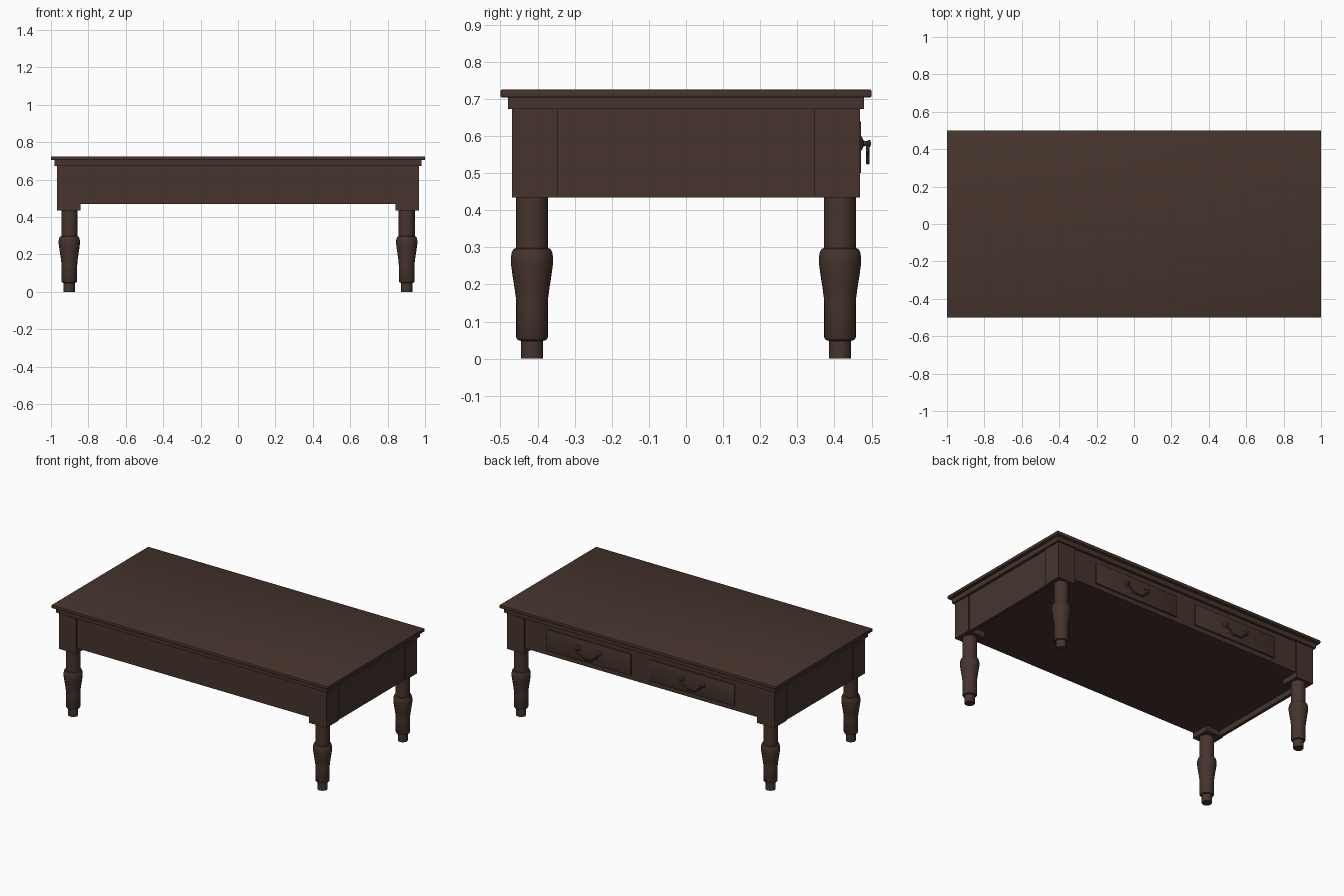
import bpy, bmesh, math
from mathutils import Vector

if "Cube" in bpy.data.objects:
    bpy.data.objects.remove(bpy.data.objects["Cube"])

wood = bpy.data.materials.new("dark brown wood")
wood.diffuse_color = (0.061, 0.034, 0.026, 1)
wood.use_nodes = True
wood.node_tree.nodes["Principled BSDF"].inputs["Base Color"].default_value = wood.diffuse_color


def finish(ob, smooth=False):
    ob.data.materials.append(wood)
    if smooth:
        bpy.ops.object.select_all(action='DESELECT')
        ob.select_set(True)
        bpy.context.view_layer.objects.active = ob
        bpy.ops.object.shade_smooth_by_angle(angle=math.radians(35))
    return ob


def from_bmesh(name, bm, smooth=False):
    bmesh.ops.recalc_face_normals(bm, faces=bm.faces)
    me = bpy.data.meshes.new(name)
    bm.to_mesh(me)
    bm.free()
    ob = bpy.data.objects.new(name, me)
    bpy.context.collection.objects.link(ob)
    return finish(ob, smooth)


def box(name, lo, hi, bevel=0, segments=2):
    bm = bmesh.new()
    bmesh.ops.create_cube(bm, size=1)
    for v in bm.verts:
        v.co = Vector(lo[i] if v.co[i] < 0 else hi[i] for i in range(3))
    if bevel:
        bmesh.ops.bevel(bm, geom=bm.edges[:], offset=bevel, segments=segments,
                        profile=0.5, affect='EDGES')
    return from_bmesh(name, bm, bool(bevel))


def lathe(name, profile, steps=32):
    """Spin (radius, z) points around the z axis."""
    bm = bmesh.new()
    pts = [(0, profile[0][1])] + profile + [(0, profile[-1][1])]
    vs = [bm.verts.new((r, 0, z)) for r, z in pts]
    es = [bm.edges.new(p) for p in zip(vs, vs[1:])]
    bmesh.ops.spin(bm, geom=vs + es, cent=(0, 0, 0), axis=(0, 0, 1),
                   angle=math.tau, steps=steps)
    bmesh.ops.remove_doubles(bm, verts=bm.verts, dist=1e-5)
    return from_bmesh(name, bm, True)


# top slab and moulding under it
box("table_top", (-1, -0.5, 0.704), (1, 0.5, 0.725), 0.004)
box("top_moulding", (-0.98, -0.48, 0.673), (0.98, 0.48, 0.706))

# frame: long aprons, deeper end aprons and the closed bottom
box("front_apron", (-0.86, -0.463, 0.47), (0.86, -0.443, 0.68))
box("back_apron", (-0.86, 0.443, 0.47), (0.86, 0.463, 0.68))
box("bottom_panel", (-0.95, -0.45, 0.47), (0.95, 0.45, 0.485))
for s, side in ((-1, "left"), (1, "right")):
    a, b = sorted((s * 0.942, s * 0.962))
    box(side + "_apron", (a, -0.36, 0.435), (b, 0.36, 0.68))

# corner blocks and turned legs
leg_profile = [(0.030, 0), (0.030, 0.048), (0.038, 0.050), (0.0425, 0.057),
               (0.0425, 0.145), (0.043, 0.160), (0.047, 0.190),
               (0.0525, 0.225), (0.0565, 0.255), (0.057, 0.270),
               (0.055, 0.285), (0.050, 0.296), (0.043, 0.298), (0.043, 0.44)]
for sx, xn in ((-1, "left"), (1, "right")):
    for sy, yn in ((-1, "front"), (1, "back")):
        x0, x1 = sorted((sx * 0.842, sx * 0.968))
        y0, y1 = sorted((sy * 0.346, sy * 0.469))
        box(f"{yn}_{xn}_corner_block", (x0, y0, 0.435), (x1, y1, 0.68))
        leg = lathe(f"{yn}_{xn}_leg", leg_profile)
        leg.location = (sx * 0.902, sy * 0.415, 0)

# drawers on the back, each with a hanging pull
knob_profile = [(0.020, 0), (0.018, 0.004), (0.008, 0.008), (0.006, 0.018),
                (0.010, 0.021), (0.009, 0.026), (0.004, 0.028)]
bail_half = [(0.075, 0.580), (0.076, 0.566), (0.066, 0.556),
             (0.054, 0.550), (0.040, 0.534), (0.020, 0.528)]
bail_points = bail_half + [(0, 0.530)] + [(-x, z) for x, z in bail_half[::-1]]
for cx, side in ((-0.375, "left"), (0.375, "right")):
    box(side + "_drawer", (cx - 0.305, 0.45, 0.500), (cx + 0.305, 0.472, 0.640), 0.003)
    for k in (-1, 1):
        knob = lathe(side + "_drawer_knob", knob_profile, 16)
        knob.rotation_euler = (-math.pi / 2, 0, 0)
        knob.location = (cx + k * 0.075, 0.470, 0.580)
    cu = bpy.data.curves.new(side + "_drawer_pull", 'CURVE')
    cu.dimensions = '3D'
    cu.bevel_depth = 0.005
    cu.bevel_resolution = 2
    cu.resolution_u = 4
    cu.use_fill_caps = True
    sp = cu.splines.new('BEZIER')
    sp.bezier_points.add(len(bail_points) - 1)
    for p, (x, z) in zip(sp.bezier_points, bail_points):
        p.co = (cx + x, 0.490, z)
        p.handle_left_type = p.handle_right_type = 'AUTO'
    pull = bpy.data.objects.new(side + "_drawer_pull", cu)
    bpy.context.collection.objects.link(pull)
    finish(pull)
